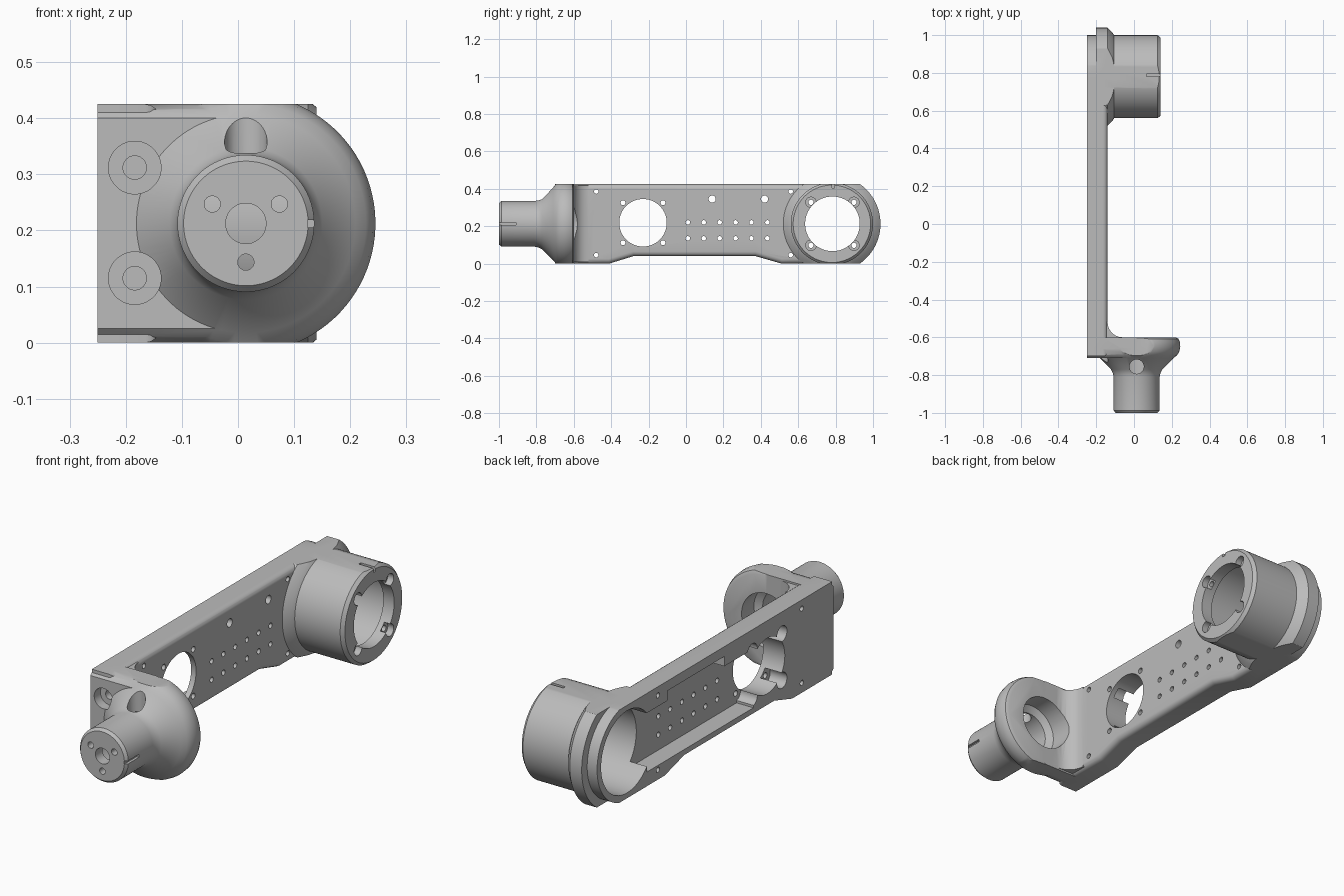
import bpy, bmesh, math

scene = bpy.context.scene
if "Cube" in bpy.data.objects:
    bpy.data.objects.remove(bpy.data.objects["Cube"], do_unlink=True)

TOP, MID = 0.425, 0.2125          # arm height and centre line
HUB_Y, SPIGOT_X = 0.78, 0.014     # axes of the two joints
OUT, IN = -0.25, -0.14            # outer and inner face of the arm plate

grey = bpy.data.materials.new("satin_grey")
grey.use_nodes = True
grey.diffuse_color = (0.5, 0.5, 0.5, 1)
grey.node_tree.nodes["Principled BSDF"].inputs["Base Color"].default_value = (0.5, 0.5, 0.5, 1)


def place(axis, a, b, t):
    return {"x": (t, a, b), "y": (a, t, b), "z": (a, b, t)}[axis]


def finish(name, bm):
    bmesh.ops.recalc_face_normals(bm, faces=bm.faces)
    mesh = bpy.data.meshes.new(name)
    bm.to_mesh(mesh)
    bm.free()
    obj = bpy.data.objects.new(name, mesh)
    scene.collection.objects.link(obj)
    return obj


def loft(name, axis, rings):
    """Solid through a list of equal-length rings of points."""
    bm = bmesh.new()
    loops = [[bm.verts.new(place(axis, *p)) for p in ring] for ring in rings]
    n = len(loops[0])
    for lo, hi in zip(loops, loops[1:]):
        for i in range(n):
            bm.faces.new((lo[i], lo[(i + 1) % n], hi[(i + 1) % n], hi[i]))
    bm.faces.new(loops[0])
    bm.faces.new(loops[-1])
    return finish(name, bm)


def prism(name, axis, outline, lo, hi):
    return loft(name, axis, [[(a, b, t) for a, b in outline] for t in (lo, hi)])


def lathe(name, axis, a, b, profile, n=64):
    angles = [math.tau * (i + 0.5) / n for i in range(n)]
    return loft(name, axis, [[(a + r * math.cos(w), b + r * math.sin(w), t) for w in angles]
                             for r, t in profile])


def box(name, x, y, z):
    return prism(name, "z", [(x[0], y[0]), (x[1], y[0]), (x[1], y[1]), (x[0], y[1])], *z)


def combine(target, tools, operation):
    for tool in tools:
        tool.hide_render = True
        mod = target.modifiers.new(operation, "BOOLEAN")
        mod.operation, mod.solver, mod.object = operation, "EXACT", tool
    graph = bpy.context.evaluated_depsgraph_get()
    graph.update()
    mesh = bpy.data.meshes.new_from_object(target.evaluated_get(graph))
    target.modifiers.clear()
    target.data = mesh
    for tool in tools:
        bpy.data.objects.remove(tool, do_unlink=True)


# Arm plate with a relieved underside and rounded inner edges
arm = prism("arm_body", "x", [(-0.7, 0), (-0.41, 0), (-0.28, 0.04), (0.37, 0.04), (0.51, 0),
                              (HUB_Y, 0), (HUB_Y, TOP), (-0.7, TOP)], OUT, IN)
bm = bmesh.new()
bm.from_mesh(arm.data)
rim = [e for e in bm.edges if all(v.co.x > IN - 0.001 for v in e.verts)]
bmesh.ops.bevel(bm, geom=rim, offset=0.025, segments=4, profile=0.5, affect="EDGES")
bm.to_mesh(arm.data)
bm.free()

# Hub barrel and its flared root
hub = lathe("hub", "x", HUB_Y, MID, [(0.22, OUT), (0.22, 0.125), (0.207, 0.14)], 96)
root = lathe("hub_root", "x", HUB_Y, MID, [(0.26, OUT + 0.05), (0.26, IN), (0.235, -0.115),
                                           (0.22, -0.105)], 96)

# Flange block, inner fillet and turned spigot
flange = prism("flange", "x", [(-0.71, 0.025), (-0.695, 0.01), (-0.66, 0), (-0.6, 0), (-0.6, TOP),
                               (-0.66, TOP), (-0.695, TOP - 0.01), (-0.71, TOP - 0.025)],
               OUT, SPIGOT_X)
arc = [math.radians(270 - 15 * i) for i in range(7)]
fillet = prism("fillet", "z", [(-0.17, -0.63), (-0.06, -0.63)]
               + [(-0.06 + 0.08 * math.cos(w), -0.52 + 0.08 * math.sin(w)) for w in arc]
               + [(-0.17, -0.52)], 0.008, TOP - 0.008)
spigot = lathe("spigot", "y", SPIGOT_X, MID, [
    (0.111, -1), (0.122, -0.987), (0.122, -0.81), (0.126, -0.79), (0.136, -0.77), (0.195, -0.71),
    (0.214, -0.695), (0.226, -0.675), (0.231, -0.65), (0.229, -0.625), (0.222, -0.608),
    (0.207, -0.6)], 96)

# Trim the round parts to the arm height, then weld everything
for part in (hub, root, spigot):
    combine(part, [box("trim", (-1, 1), (-2, 2), (0, TOP))], "INTERSECT")
combine(arm, [hub, root, flange, fillet, spigot], "UNION")

cuts = []


def drill(axis, a, b, r, lo, hi, n=20):
    cuts.append(lathe("drill", axis, a, b, [(r, lo), (r, hi)], n))


# Hub bore, front lip opening, four screw seats and index slot
drill("x", HUB_Y + 0.003, MID, 0.188, -0.3, 0.085, 64)
drill("x", HUB_Y + 0.003, MID, 0.146, 0.05, 0.2, 64)
for sy in (-1, 1):
    for sz in (-1, 1):
        y, z = HUB_Y + 0.003 + sy * 0.115, MID + sz * 0.115
        drill("x", y, z, 0.028, 0.11, 0.2)
        drill("x", y, z, 0.014, 0.03, 0.2)
cuts.append(box("hub_slot", (0.065, 0.2), (0.78, 0.795), (0.405, 0.5)))

# Outer cable pocket with a raised middle section
FLOOR = -0.165
cuts.append(box("pocket", (-0.3, FLOOR), (-0.13, 0.64), (0.065, 0.335)))
cuts.append(box("pocket_upper", (-0.3, FLOOR), (0.08, 0.49), (0.3, 0.38)))

# Motor opening with four screw lobes
drill("x", -0.23, 0.218, 0.127, -0.3, 0, 64)
for y in (-0.337, -0.123):
    for z in (0.111, 0.325):
        drill("x", y, z, 0.036, -0.3, FLOOR)
        drill("x", y, z, 0.013, -0.3, 0)

# Mounting hole grid and corner holes
for i in range(6):
    for z in (0.135, 0.22):
        drill("x", 0.01 + i * 0.085, z, 0.012, -0.3, 0, 16)
for y in (0.14, 0.42):
    drill("x", y, 0.345, 0.019, -0.3, 0)
for y in (-0.48, 0.56):
    for z in (0.045, 0.385):
        drill("x", y, z, 0.012, -0.3, -0.08, 16)

# Spigot bore, centre hole, three face holes, key slot and top port
cuts.append(lathe("spigot_bore", "y", SPIGOT_X, MID,
                  [(0.125, -0.5), (0.125, -0.69), (0.095, -0.71), (0.095, -0.95)], 64))
drill("y", SPIGOT_X, MID, 0.036, -1.1, -0.9, 32)
for deg in (30, 150, 270):
    w = math.radians(deg)
    drill("y", SPIGOT_X + 0.069 * math.cos(w), MID + 0.069 * math.sin(w), 0.0145, -1.1, -0.9)
cuts.append(box("key_slot", (0.124, 0.2), (-1.1, -0.91), (0.205, 0.219)))
drill("z", SPIGOT_X, -0.755, 0.038, 0.27, 0.5, 32)

# Two counterbored bolt seats in the flange
for z in (0.115, 0.312):
    drill("y", -0.184, z, 0.047, -0.78, -0.665, 32)
    drill("y", -0.184, z, 0.021, -0.78, -0.63)

combine(arm, cuts, "DIFFERENCE")

arm.data.materials.clear()
arm.data.materials.append(grey)
for poly in arm.data.polygons:
    poly.material_index = 0
bpy.ops.object.select_all(action="DESELECT")
arm.select_set(True)
bpy.context.view_layer.objects.active = arm
bpy.ops.object.shade_smooth_by_angle(angle=math.radians(30))
